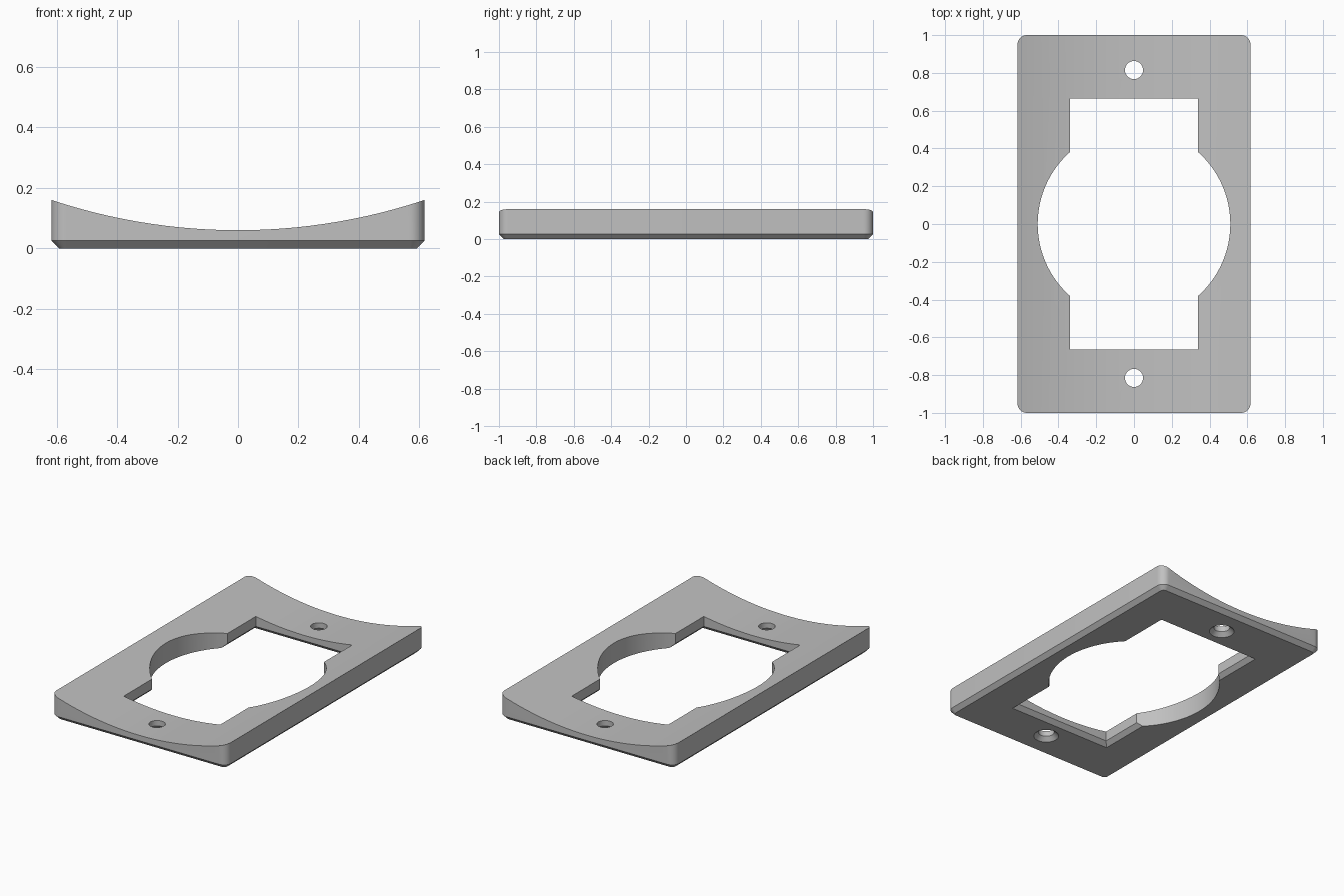
import bpy, bmesh, math

cube = bpy.data.objects.get("Cube")
if cube:
    bpy.data.objects.remove(cube, do_unlink=True)

HALF_X, HALF_Y, HEIGHT = 0.617, 1.0, 0.16
DIP = 0.06          # thickness along the centre line
CHAMFER = 0.026
CORNER = 0.05

grey = bpy.data.materials.new("plain grey")
grey.use_nodes = True
colour = (0.53, 0.53, 0.53, 1)
grey.diffuse_color = colour
grey.node_tree.nodes["Principled BSDF"].inputs["Base Color"].default_value = colour


def outline(hx, hy, r, steps):
    """Rounded rectangle, or a plain one when steps is 0."""
    points = []
    for i, (sx, sy) in enumerate([(1, 1), (-1, 1), (-1, -1), (1, -1)]):
        for k in range(steps + 1):
            a = math.pi / 2 * (i + (k / steps if steps else 0))
            points.append((sx * (hx - r) + r * math.cos(a) * bool(steps),
                           sy * (hy - r) + r * math.sin(a) * bool(steps)))
    return points


def circle(r, n, cy=0):
    return [(r * math.cos(math.tau * i / n), cy + r * math.sin(math.tau * i / n))
            for i in range(n)]


def loft(name, sections):
    """Closed solid through (outline, z) sections."""
    bm = bmesh.new()
    rings = [[bm.verts.new((x, y, z)) for x, y in pts] for pts, z in sections]
    for low, high in zip(rings, rings[1:]):
        for i in range(len(low)):
            j = (i + 1) % len(low)
            bm.faces.new((low[i], low[j], high[j], high[i]))
    bm.faces.new(rings[0][::-1])
    bm.faces.new(rings[-1])
    bmesh.ops.recalc_face_normals(bm, faces=bm.faces)
    mesh = bpy.data.meshes.new(name)
    bm.to_mesh(mesh)
    bm.free()
    mesh.materials.append(grey)
    obj = bpy.data.objects.new(name, mesh)
    bpy.context.collection.objects.link(obj)
    return obj


def cut(target, cutter):
    bpy.context.view_layer.objects.active = target
    mod = target.modifiers.new("cut", "BOOLEAN")
    mod.operation, mod.solver, mod.object = "DIFFERENCE", "EXACT", cutter
    bpy.ops.object.modifier_apply(modifier=mod.name)
    bpy.data.objects.remove(cutter, do_unlink=True)


# Plate body with rounded corners and a chamfered underside
full = outline(HALF_X, HALF_Y, CORNER, 10)
base = outline(HALF_X - CHAMFER, HALF_Y - CHAMFER, CORNER - CHAMFER, 10)
plate = loft("cover_plate", [(base, 0), (full, CHAMFER), (full, HEIGHT)])

# Concave top, hollowed by a wide cylinder lying along y
sag = HEIGHT - DIP
radius = (HALF_X ** 2 + sag ** 2) / (2 * sag)
hollow = loft("hollow_cutter", [(circle(radius, 256), -1.2), (circle(radius, 256), 1.2)])
hollow.rotation_euler.x = math.pi / 2
hollow.location.z = DIP + radius
bpy.context.view_layer.update()
cut(plate, hollow)

# Round centre opening
cut(plate, loft("round_cutter", [(circle(0.51, 96), -0.1), (circle(0.51, 96), 0.3)]))


def flared(name, shape):
    """Cutter that widens downwards through the underside."""
    cut(plate, loft(name, [(shape(CHAMFER + 0.02), -0.02), (shape(0), CHAMFER),
                           (shape(0), 0.3)]))


# Rectangular opening and the two countersunk screw holes
flared("slot_cutter", lambda e: outline(0.34 + e, 0.665 + e, 0, 0))
for side in (-1, 1):
    flared("screw_cutter", lambda e: circle(0.048 + e, 40, side * 0.815))

bpy.ops.object.select_all(action="DESELECT")
plate.select_set(True)
bpy.context.view_layer.objects.active = plate
bpy.ops.object.shade_smooth_by_angle(angle=math.radians(25))
